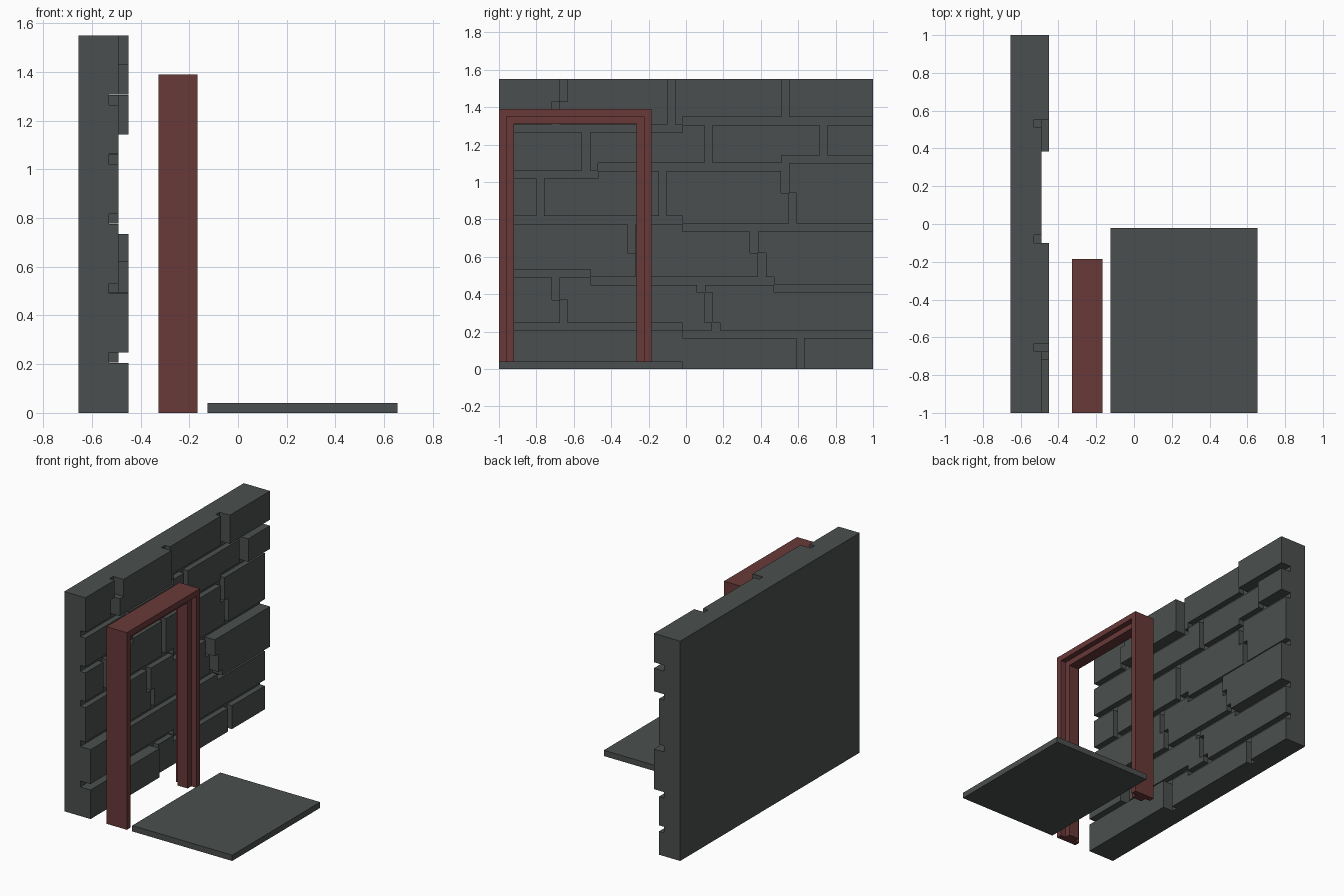
import bpy
import bmesh

cube = bpy.data.objects.get("Cube")
if cube:
    bpy.data.objects.remove(cube, do_unlink=True)


def material(name, rgb):
    m = bpy.data.materials.new(name)
    m.use_nodes = True
    m.diffuse_color = (*rgb, 1)
    m.node_tree.nodes["Principled BSDF"].inputs["Base Color"].default_value = (*rgb, 1)
    return m


STONE = material("dark_grey_stone", (0.070, 0.078, 0.077))
WOOD = material("dark_red_wood", (0.140, 0.041, 0.040))


def extrude_x(name, outline, x0, x1, mat):
    """Solid made from a (y, z) outline, pushed from x0 to x1."""
    bm = bmesh.new()
    face = bm.faces.new([bm.verts.new((x0, y, z)) for y, z in outline])
    out = bmesh.ops.extrude_face_region(bm, geom=[face], use_keep_orig=True)
    moved = [g for g in out["geom"] if isinstance(g, bmesh.types.BMVert)]
    bmesh.ops.translate(bm, verts=moved, vec=(x1 - x0, 0, 0))
    bmesh.ops.recalc_face_normals(bm, faces=bm.faces)
    me = bpy.data.meshes.new(name)
    bm.to_mesh(me)
    bm.free()
    me.materials.append(mat)
    ob = bpy.data.objects.new(name, me)
    bpy.context.collection.objects.link(ob)
    return ob


def rect(y0, y1, z0, z1):
    return [(y0, z0), (y1, z0), (y1, z1), (y0, z1)]


# Wall: flat backing slab with raised stones
BACK, GROOVE, LOW, HIGH = -0.655, -0.53, -0.49, -0.45
GAP = 0.042
extrude_x("wall_slab", rect(-1, 1, 0, 1.55), BACK, GROOVE, STONE)

# Top edge of each course, bottom to top: (end y, z) steps
tops = [
    [(-0.02, 0.205), (1, 0.165)],
    [(-0.51, 0.49), (0.47, 0.45), (1, 0.41)],
    [(-0.02, 0.775), (1, 0.735)],
    [(-0.47, 1.02), (0.51, 1.06), (1, 1.10)],
    [(-0.02, 1.265), (1, 1.305)],
    [(1, 1.55)],
]
# Upright joints of each course: alternating y, z, y ... from the bottom up
joints = [
    [[-0.23], [0.59]],
    [[-0.675, 0.37, -0.717], [0.14, 0.25, 0.10, 0.41, 0.06]],
    [[-0.27, 0.62, -0.312], [0.385, 0.62, 0.343]],
    [[-0.80], [-0.145], [0.55, 0.94, 0.508]],
    [[-0.555], [0.10], [0.715]],
    [[-0.717, 1.43, -0.675], [-0.10], [0.51]],
]
# Stones that stand further out, as (course, stone)
proud = {(0, 0), (1, 0), (2, 2), (4, 3), (5, 1), (5, 3)}


def step_path(steps, y0, y1):
    """Stepped edge between y0 and y1, left to right."""
    pts, left = [], -1
    for end, z in steps:
        a, b = max(left, y0), min(end, y1)
        if b - a > 1e-4:
            pts += [(a, z), (b, z)]
        left = end
    return pts


def joint_path(joint, shift):
    """Corner points of a joint side, bottom to top (without its ends)."""
    pts = []
    for i in range(1, len(joint), 2):
        pts += [(joint[i - 1] + shift, joint[i]), (joint[i + 1] + shift, joint[i])]
    return pts


bottom = [(1, 0.0)]
for c, top in enumerate(tops):
    sides = [[-1 - GAP]] + joints[c] + [[1]]
    for s in range(len(sides) - 1):
        l, r = sides[s], sides[s + 1]
        outline = step_path(bottom, l[0] + GAP, r[0])
        outline += joint_path(r, 0)
        outline += step_path(top, l[-1] + GAP, r[-1])[::-1]
        outline += joint_path(l, GAP)[::-1]
        front = HIGH if (c, s) in proud else LOW
        extrude_x(f"course_{c + 1}_stone_{s + 1}", outline, GROOVE, front, STONE)
    bottom = [(y, z + GAP) for y, z in top]


# Door frame: casing with a door stop in the middle of its depth
def arch(y0, y1, top, t):
    return [(y0, 0), (y0, top), (y1, top), (y1, 0),
            (y1 - t, 0), (y1 - t, top - t), (y0 + t, top - t), (y0 + t, 0)]


extrude_x("door_casing", arch(-1, -0.185, 1.39, 0.04), -0.327, -0.167, WOOD)
extrude_x("door_stop", arch(-0.96, -0.225, 1.35, 0.04), -0.287, -0.207, WOOD)

# Floor slab
extrude_x("floor_slab", rect(-1, -0.02, 0, 0.041), -0.125, 0.655, STONE)
